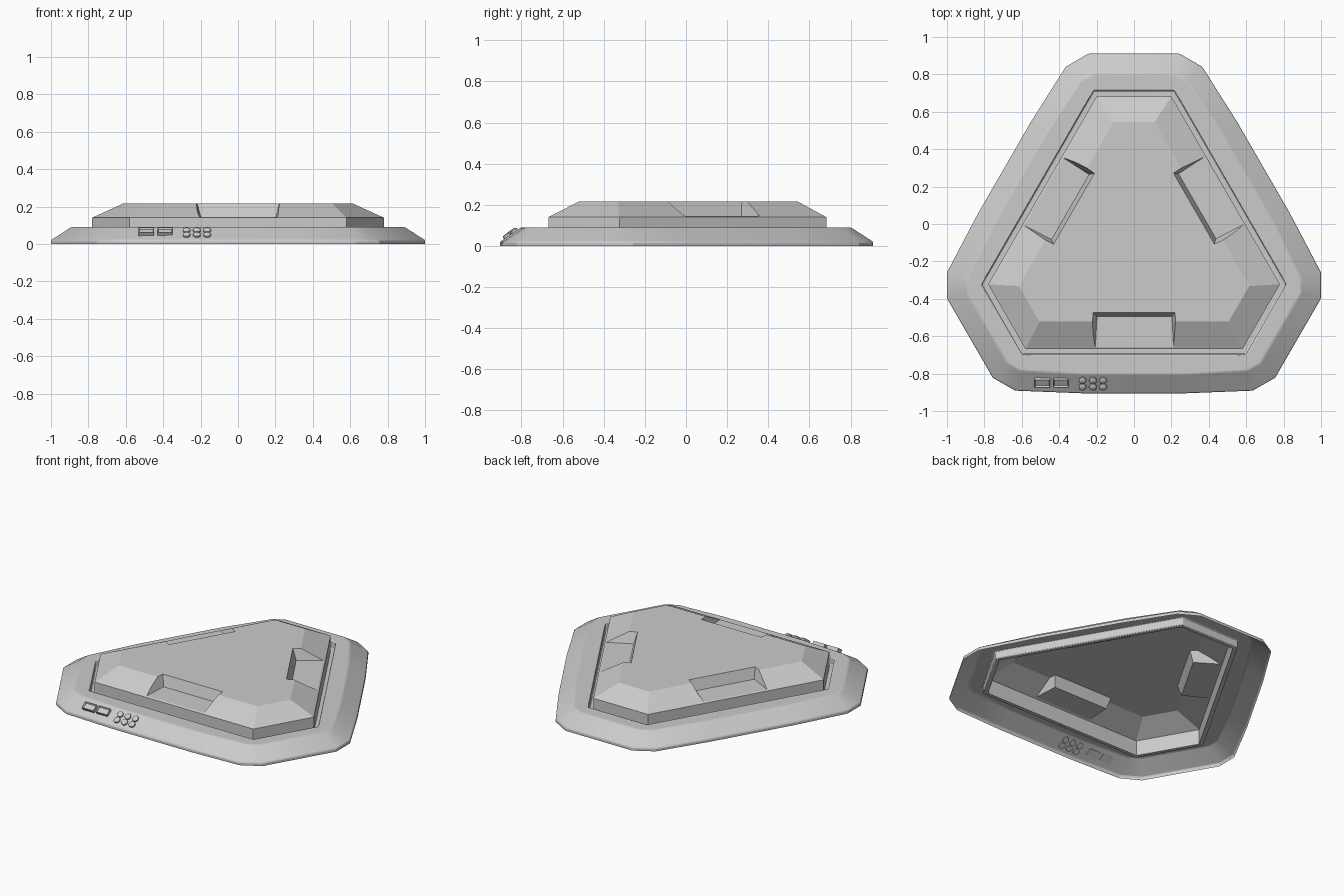
import bpy, bmesh, math
from mathutils import Matrix, Vector

if "Cube" in bpy.data.objects:
    bpy.data.objects.remove(bpy.data.objects["Cube"])

CY = -0.103            # centre of the three-fold symmetry
TURN = math.radians(120)


def ring(half, z):
    """Closed outline: a mirrored front side repeated three times."""
    side = [(-x, y) for x, y in half] + list(reversed(half))
    pts = []
    for k in range(3):
        m = Matrix.Rotation(TURN * k, 3, 'Z')
        pts += [m @ Vector((x, y, z)) + Vector((0, CY, 0)) for x, y in side]
    return pts


def make_object(name, bm):
    me = bpy.data.meshes.new(name)
    bm.to_mesh(me)
    bm.free()
    ob = bpy.data.objects.new(name, me)
    bpy.context.collection.objects.link(ob)
    return ob


def activate(ob):
    bpy.ops.object.select_all(action='DESELECT')
    ob.select_set(True)
    bpy.context.view_layer.objects.active = ob


def smooth(ob, deg=25):
    activate(ob)
    bpy.ops.object.shade_smooth_by_angle(angle=math.radians(deg))


def loft(bm, rings, cap=False):
    vs = [[bm.verts.new(p) for p in r] for r in rings]
    n = len(vs[0])
    for a, b in zip(vs, vs[1:]):
        for i in range(n):
            j = (i + 1) % n
            bm.faces.new((a[i], a[j], b[j], b[i]))
    if cap:
        bm.faces.new(vs[-1])
        bm.faces.new(list(reversed(vs[0])))


# Outer frame: thin skin with sloped rim, flat top and groove around the body
outer = [(0.755, -0.719), (0.634, -0.788), (0.28, -0.802)]
upper = [(0.676, -0.639), (0.607, -0.679), (0.28, -0.70)]
hole = [(0.598, -0.594), (0.54, -0.594), (0.28, -0.594)]
foot = [(0.58, -0.566), (0.53, -0.566), (0.28, -0.566)]
bm = bmesh.new()
loft(bm, [ring(outer, 0), ring(outer, 0.02), ring(upper, 0.09),
          ring(hole, 0.09), ring(hole, 0.04), ring(foot, 0.04)])
frame = make_object("outer_frame", bm)
bev = frame.modifiers.new("soft_edges", 'BEVEL')
bev.width, bev.segments, bev.limit_method = 0.006, 2, 'ANGLE'
bev.angle_limit = math.radians(30)
smooth(frame)

# Raised body: bevelled hexagon
bm = bmesh.new()
loft(bm, [ring([(0.58, -0.566)], 0.04), ring([(0.58, -0.566)], 0.14),
          ring([(0.506, -0.419)], 0.215)], cap=True)
body = make_object("raised_body", bm)

# Notch cutters, one on each long side
bm = bmesh.new()
low = [(-0.198, -0.392), (-0.215, -0.72), (0.22, -0.72), (0.203, -0.392)]
top = [(-0.225, -0.362), (-0.26, -0.72), (0.26, -0.72), (0.225, -0.362)]
for k in range(3):
    m = Matrix.Translation((0, CY, 0)) @ Matrix.Rotation(TURN * k, 4, 'Z')
    loft(bm, [[m @ Vector((x, y, 0.145)) for x, y in low],
              [m @ Vector((x, y, 0.24)) for x, y in top]], cap=True)
cutter = make_object("notch_cutter", bm)
cutter.hide_render = True
cut = body.modifiers.new("notches", 'BOOLEAN')
cut.operation, cut.solver, cut.object = 'DIFFERENCE', 'EXACT', cutter
activate(body)
bpy.ops.object.modifier_apply(modifier=cut.name)
bpy.data.objects.remove(cutter, do_unlink=True)

# Open the underside so the body is a hollow shell
bm = bmesh.new()
bm.from_mesh(body.data)
under = [f for f in bm.faces if f.normal.z < -0.9]
bmesh.ops.delete(bm, geom=under, context='FACES')
bm.to_mesh(body.data)
bm.free()
smooth(body)

# Controls sit on the sloped front rim
SLOPE = math.atan2(0.07, 0.102)


def on_slope(x, s):
    return (Matrix.Translation((x, -0.855, 0.055))
            @ Matrix.Rotation(SLOPE, 4, 'X') @ Matrix.Translation((0, s, 0)))


# Two rectangular sockets with recessed faces
for i, x in enumerate((-0.49, -0.39)):
    bm = bmesh.new()
    bmesh.ops.create_cube(bm, size=1, matrix=Matrix.Translation((0, 0, 0.004))
                          @ Matrix.Diagonal((0.082, 0.046, 0.024, 1)))
    bm.normal_update()
    face = [f for f in bm.faces if f.normal.z > 0.9]
    bmesh.ops.inset_region(bm, faces=face, thickness=0.008)
    bmesh.ops.translate(bm, verts=face[0].verts, vec=(0, 0, -0.008))
    bm.transform(on_slope(x, 0.012))
    make_object(f"socket_{i + 1}", bm)

# Six round domed buttons
for i in range(6):
    bm = bmesh.new()
    bmesh.ops.create_cone(bm, cap_ends=True, segments=16, radius1=0.02,
                          radius2=0.02, depth=0.018)
    bmesh.ops.create_cone(bm, cap_ends=True, segments=16, radius1=0.02,
                          radius2=0.012, depth=0.006,
                          matrix=Matrix.Translation((0, 0, 0.012)))
    bm.transform(on_slope(-0.275 + 0.055 * (i % 3), -0.017 + 0.042 * (i // 3)))
    smooth(make_object(f"button_{i + 1}", bm), 40)
